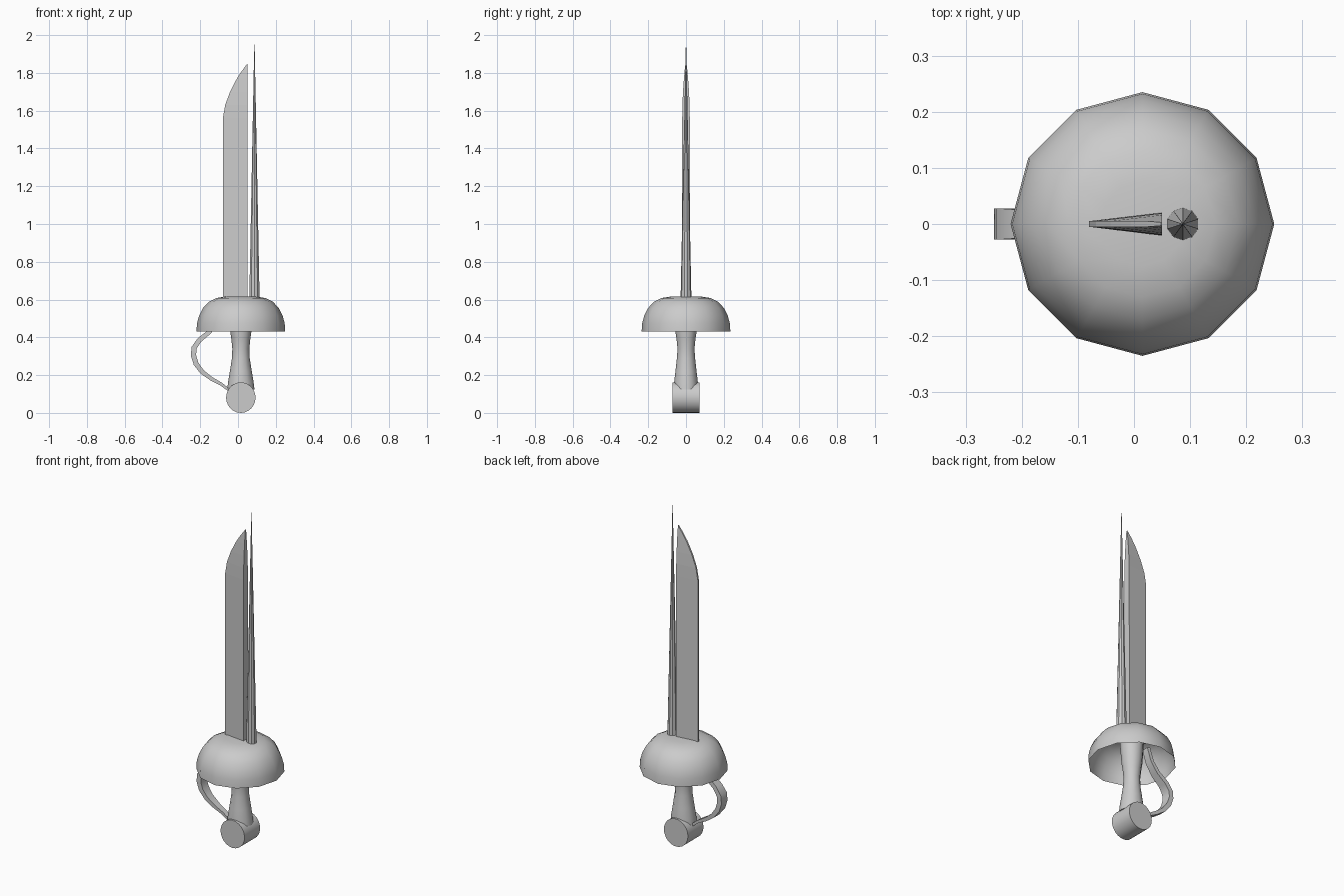
import bpy
import bmesh
from math import cos, sin, pi, radians
from mathutils import Vector

if "Cube" in bpy.data.objects:
    bpy.data.objects.remove(bpy.data.objects["Cube"])

CX = 0.015  # hilt axis


def loft(name, rings, cap_start=True, cap_end=True, smooth=None):
    """Bridge equal-sized rings of points into one object."""
    bm = bmesh.new()
    loops = [[bm.verts.new(p) for p in ring] for ring in rings]
    n = len(loops[0])
    for a, b in zip(loops, loops[1:]):
        for i in range(n):
            j = (i + 1) % n
            bm.faces.new((a[i], a[j], b[j], b[i]))
    if cap_start:
        bm.faces.new(loops[0][::-1])
    if cap_end:
        bm.faces.new(loops[-1])
    bmesh.ops.recalc_face_normals(bm, faces=bm.faces)
    mesh = bpy.data.meshes.new(name)
    bm.to_mesh(mesh)
    bm.free()
    obj = bpy.data.objects.new(name, mesh)
    bpy.context.collection.objects.link(obj)
    if smooth:
        bpy.ops.object.select_all(action='DESELECT')
        obj.select_set(True)
        bpy.context.view_layer.objects.active = obj
        bpy.ops.object.shade_smooth_by_angle(angle=radians(smooth))
    return obj


def ring(z, rx, ry, n=12):
    return [(CX + rx * cos(2 * pi * i / n), ry * sin(2 * pi * i / n), z) for i in range(n)]


# Pommel: short cylinder lying front to back
pommel_rings = [[(CX + 0.078 * cos(2 * pi * i / 24), y, 0.081 + 0.081 * sin(2 * pi * i / 24))
                 for i in range(24)] for y in (-0.072, 0.072)]
loft("pommel", pommel_rings, smooth=40)

# Grip: waisted handle running up inside the guard
grip_profile = [(0.125, 0.072, 0.064), (0.16, 0.068, 0.063), (0.22, 0.058, 0.056),
                (0.29, 0.047, 0.048), (0.34, 0.045, 0.045), (0.39, 0.050, 0.050),
                (0.43, 0.056, 0.056), (0.51, 0.062, 0.062), (0.605, 0.067, 0.067)]
loft("grip", [ring(*p) for p in grip_profile], smooth=50)

# Bowl guard: twelve-sided dome, open below
guard_profile = [(0.235, 0.430), (0.232, 0.475), (0.221, 0.515), (0.201, 0.555),
                 (0.170, 0.588), (0.130, 0.608), (0.075, 0.617)]
loft("bowl_guard", [ring(z, r, r) for r, z in guard_profile], cap_start=False, smooth=60)

# Knuckle bow: strap swept along a curve, widest at its outer bend
bow_path = [(-0.085, 0.56), (-0.110, 0.485), (-0.150, 0.430), (-0.205, 0.385),
            (-0.232, 0.345), (-0.236, 0.305), (-0.222, 0.260), (-0.190, 0.217),
            (-0.140, 0.180), (-0.090, 0.153), (-0.040, 0.115)]
bow_width = [0.020, 0.021, 0.023, 0.026, 0.028, 0.028, 0.027, 0.024, 0.020, 0.016, 0.014]
bow_rings = []
for i, (x, z) in enumerate(bow_path):
    a = Vector(bow_path[max(i - 1, 0)])
    b = Vector(bow_path[min(i + 1, len(bow_path) - 1)])
    d = (b - a).normalized()
    w = bow_width[i]
    t = w * 0.5
    nx, nz = -d.y * t, d.x * t
    bow_rings.append([(x + s * nx, v * w, z + s * nz)
                      for s, v in ((-1, -1), (-1, 1), (1, 1), (1, -1))])
loft("knuckle_bow", bow_rings, smooth=40)

# Blade: wedge section with a thick spine and a curved tip
blade_sections = [(0.59, -0.080, 0.021), (1.56, -0.080, 0.020), (1.63, -0.068, 0.019),
                  (1.70, -0.042, 0.016), (1.77, -0.006, 0.011), (1.815, 0.024, 0.007),
                  (1.848, 0.048, 0.003)]
blade_rings = [[(edge, -min(0.005, t), z), (0.05, -t, z), (0.05, t, z), (edge, min(0.005, t), z)]
               for z, edge, t in blade_sections]
loft("blade", blade_rings)

# Spike: slender tapering cone beside the spine
bpy.ops.mesh.primitive_cone_add(vertices=10, radius1=0.029, radius2=0, depth=1.41,
                                location=(0.087, 0, 1.295))
bpy.context.object.name = "spike"
